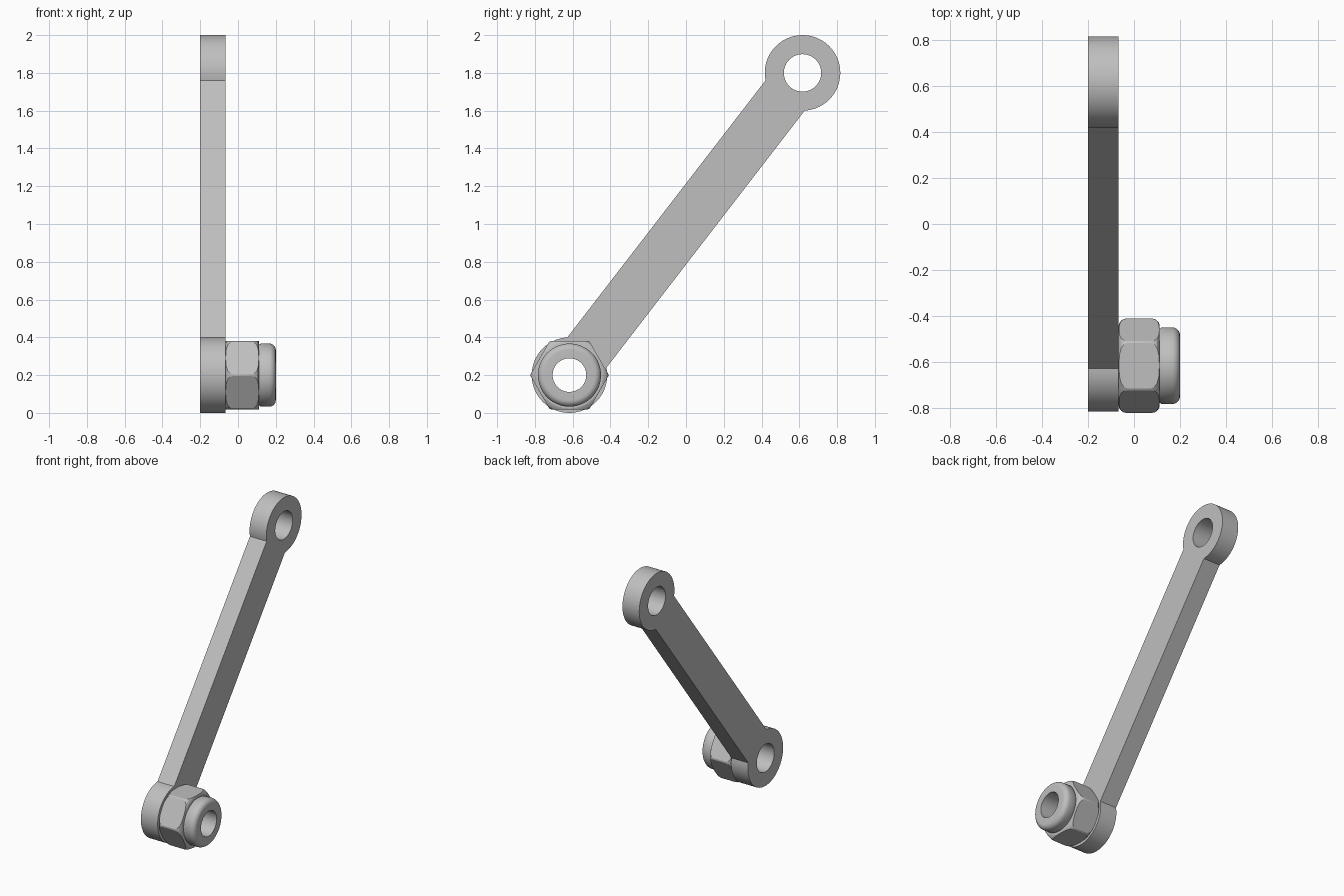
import bpy, bmesh
from math import sin, cos, pi, atan2, asin
from mathutils import Matrix, Vector

if "Cube" in bpy.data.objects:
    bpy.data.objects.remove(bpy.data.objects["Cube"])

steel = bpy.data.materials.new("grey_steel")
steel.use_nodes = True
GREY = (0.52, 0.52, 0.52, 1)
steel.diffuse_color = GREY
steel.node_tree.nodes["Principled BSDF"].inputs["Base Color"].default_value = GREY

EYE_Y, EYE_Z, EYE_R = 0.617, 0.2, 0.2
LEFT, SEAT, STEP, TIP = -0.2, -0.067, 0.112, 0.2
BORE = 0.089


def arc(cy, cz, r, a0, a1, n):
    return [(cy + r * cos(a0 + (a1 - a0) * i / n),
             cz + r * sin(a0 + (a1 - a0) * i / n)) for i in range(n + 1)]


def add(name, mesh):
    ob = bpy.data.objects.new(name, mesh)
    bpy.context.collection.objects.link(ob)
    mesh.materials.clear()
    mesh.materials.append(steel)
    return ob


def smooth(ob, angle=0.45):
    bpy.ops.object.select_all(action='DESELECT')
    ob.select_set(True)
    bpy.context.view_layer.objects.active = ob
    bpy.ops.object.shade_smooth_by_angle(angle=angle)


def lathe(name, profile, steps=64):
    """Spin a closed (x, radius) loop about the lower eye's axis."""
    bm = bmesh.new()
    rings = []
    for i in range(steps):
        a = 2 * pi * i / steps
        rings.append([bm.verts.new((x, -EYE_Y + r * cos(a), EYE_Z + r * sin(a)))
                      for x, r in profile])
    n = len(profile)
    for i in range(steps):
        p, q = rings[i], rings[(i + 1) % steps]
        for j in range(n):
            k = (j + 1) % n
            bm.faces.new((p[j], p[k], q[k], q[j]))
    bmesh.ops.recalc_face_normals(bm, faces=bm.faces)
    mesh = bpy.data.meshes.new(name)
    bm.to_mesh(mesh)
    bm.free()
    return add(name, mesh)


# Link arm: flat bar with a round eye at each end, cut by two holes
tilt = atan2(2 - 2 * EYE_Z, 2 * EYE_Y)
half = asin(0.131 / EYE_R)
outline = arc(-EYE_Y, EYE_Z, EYE_R, tilt + half, tilt + 2 * pi - half, 48)
outline += arc(EYE_Y, 2 - EYE_Z, EYE_R, tilt - pi + half, tilt + pi - half, 48)
holes = [arc(s * EYE_Y, 1 + s * (1 - EYE_Z), 0.099, 0, 2 * pi, 48)[:-1] for s in (-1, 1)]
curve = bpy.data.curves.new("arm_outline", 'CURVE')
curve.dimensions = '2D'
curve.fill_mode = 'BOTH'
curve.extrude = (SEAT - LEFT) / 2
for loop in [outline] + holes:
    spline = curve.splines.new('POLY')
    spline.points.add(len(loop) - 1)
    for point, (y, z) in zip(spline.points, loop):
        point.co = (y, z, 0, 1)
    spline.use_cyclic_u = True
helper = bpy.data.objects.new("arm_outline", curve)
bpy.context.collection.objects.link(helper)
graph = bpy.context.evaluated_depsgraph_get()
mesh = bpy.data.meshes.new_from_object(helper.evaluated_get(graph))
bpy.data.objects.remove(helper)
to_side = Matrix(((0, 0, 1, (LEFT + SEAT) / 2), (1, 0, 0, 0), (0, 1, 0, 0), (0, 0, 0, 1)))
mesh.transform(to_side)
bm = bmesh.new()
bm.from_mesh(mesh)
bmesh.ops.remove_doubles(bm, verts=bm.verts, dist=0.0001)
bmesh.ops.recalc_face_normals(bm, faces=bm.faces)
bm.to_mesh(mesh)
bm.free()
arm = add("link_arm", mesh)
smooth(arm)

# Hex nut: six-sided prism trimmed by a turned shape with rounded shoulders
bm = bmesh.new()
bmesh.ops.create_cone(bm, cap_ends=True, segments=6, radius1=0.209, radius2=0.209,
                      depth=STEP - SEAT)
place = (Matrix.Translation(Vector(((SEAT + STEP) / 2, -EYE_Y, EYE_Z)))
         @ Matrix.Rotation(pi / 2, 4, 'Y'))
bm.transform(place)
# Turn the prism so that its corners point along y
corner = max(bm.verts, key=lambda v: v.co.y).co
spin = -atan2(corner.z - EYE_Z, corner.y + EYE_Y)
bmesh.ops.rotate(bm, verts=bm.verts, cent=(0, -EYE_Y, EYE_Z),
                 matrix=Matrix.Rotation(spin, 3, 'X'))
mesh = bpy.data.meshes.new("hex_nut")
bm.to_mesh(mesh)
bm.free()
nut = add("hex_nut", mesh)

shoulder = [(0, 0.176), (0.004, 0.187), (0.012, 0.197), (0.022, 0.203), (0.036, 0.206)]
trim_profile = [(SEAT - 0.01, BORE), (SEAT - 0.01, 0.176)]
trim_profile += [(SEAT + d, r) for d, r in shoulder]
trim_profile += [(STEP - d, r) for d, r in reversed(shoulder)]
trim_profile += [(STEP + 0.01, 0.176), (STEP + 0.01, BORE)]
trim = lathe("nut_trim", trim_profile)
trim.hide_render = True
mod = nut.modifiers.new("trim", 'BOOLEAN')
mod.operation = 'INTERSECT'
mod.solver = 'EXACT'
mod.object = trim
bpy.context.view_layer.objects.active = nut
bpy.ops.object.modifier_apply(modifier="trim")
bpy.data.objects.remove(trim)
smooth(nut, 0.35)

# Locking collar: turned ring with a rounded outer lip
lip = arc(TIP - 0.034, 0.133, 0.034, pi / 2, 0, 8)
collar = lathe("locking_collar", [(STEP - 0.002, BORE), (STEP - 0.002, 0.16),
                                  (STEP + 0.008, 0.167)] + lip + [(TIP, BORE)])
smooth(collar, 0.7)
